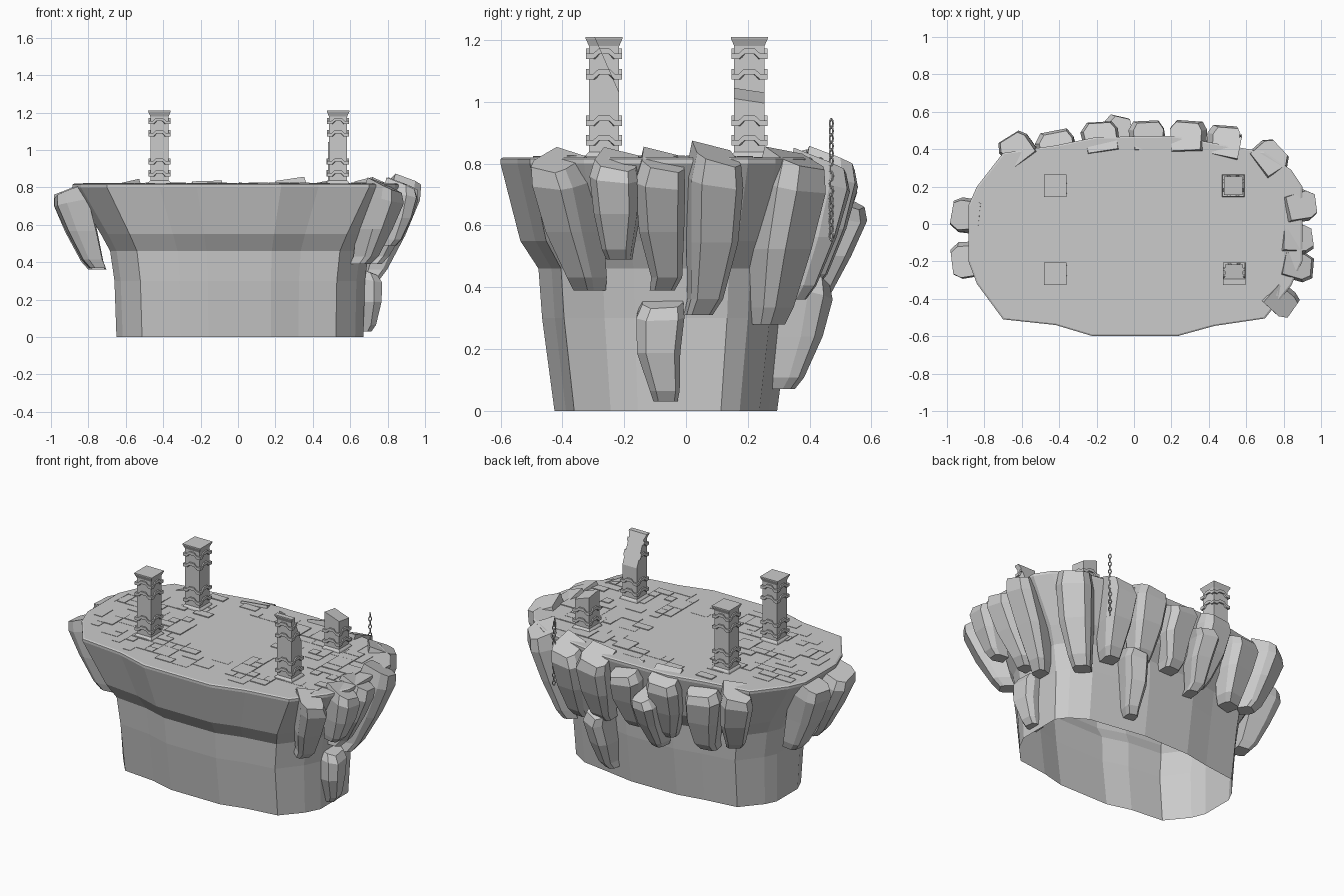
import bpy, bmesh, math, random
from mathutils import Vector

if "Cube" in bpy.data.objects:
    bpy.data.objects.remove(bpy.data.objects["Cube"])
random.seed(7)


def finish(bm, name):
    bmesh.ops.recalc_face_normals(bm, faces=bm.faces)
    me = bpy.data.meshes.new(name)
    bm.to_mesh(me)
    bm.free()
    ob = bpy.data.objects.new(name, me)
    bpy.context.collection.objects.link(ob)
    return ob


def loft(bm, rings, cap_first=True, cap_last=True):
    loops = [[bm.verts.new(p) for p in r] for r in rings]
    n = len(loops[0])
    for a, b in zip(loops, loops[1:]):
        for i in range(n):
            bm.faces.new((a[i], a[(i + 1) % n], b[(i + 1) % n], b[i]))
    if cap_first:
        bm.faces.new(loops[0])
    if cap_last:
        bm.faces.new(loops[-1])


# Island body: one outline shrunk downwards, underside left open
outline = [(-.7, -.51), (-.42, -.54), (-.22, -.6), (.23, -.6), (.43, -.545), (.7, -.505),
           (.84, -.33), (.9, -.2), (.9, .2), (.84, .29), (.7, .385), (.44, .43), (.22, .47),
           (-.2, .465), (-.42, .42), (-.7, .38), (-.84, .2), (-.885, .1), (-.885, -.2), (-.84, -.32)]
levels = [(.82, .99, .985), (.815, 1, 1), (.8, 1, 1), (.55, .83, .88), (.46, .775, .77),
          (.3, .75, .748), (0, .74, .673)]
bm = bmesh.new()
loft(bm, [[(x * sx + .005 * (1 - z / .82), -.066 + (y + .066) * sy, z) for x, y in outline]
          for z, sx, sy in levels], True, False)
finish(bm, "island_body")

# Rock shards: top centre, bottom centre, width
shards = [((.81, -.44, .81), (.68, -.32, .39), .17), ((.90, -.235, .815), (.82, -.22, .49), .16),
          ((.91, -.075, .81), (.74, -.075, .39), .17), ((.93, .10, .83), (.73, .05, .31), .17),
          ((.75, .38, .82), (.62, .28, .28), .20), ((.70, -.08, .38), (.69, -.08, .03), .16),
          ((.32, .41, .45), (.30, .32, .07), .14), ((-.64, .43, .81), (-.56, .33, .42), .19),
          ((-.42, .44, .81), (-.40, .36, .38), .22), ((-.17, .50, .82), (-.15, .38, .40), .21),
          ((-.08, .53, .71), (-.10, .40, .33), .14), ((.07, .50, .82), (.07, .40, .42), .20),
          ((.29, .50, .82), (.29, .40, .40), .21), ((.49, .47, .81), (.47, .36, .36), .19),
          ((-.93, .05, .81), (-.77, .04, .36), .19), ((-.93, -.19, .81), (-.77, -.18, .37), .21)]
section = [(-.9, -1.5), (-1, .35), (-.6, 1), (.75, .85), (1, .2), (.9, -1.5)]
# along the shard: position, size, outward shift
stations = [(0, .85, -.012), (.17, 1, .005), (.55, .9, .012), (.9, .62, .005), (1, .5, -.01)]
for k, (p0, p1, w) in enumerate(shards):
    p0, p1 = Vector(p0), Vector(p1)
    out = Vector((p0.x - p1.x, p0.y - p1.y, 0)).normalized()
    tan = Vector((-out.y, out.x, 0))
    flip = random.choice((-1, 1))
    sec = [(a * flip * random.uniform(.9, 1.02), b * random.uniform(.88, 1.02)) for a, b in section]
    tilt = random.uniform(-.02, .02)
    rings = []
    for t, s, shift in stations:
        c = p0.lerp(p1, t) + out * shift + tan * random.uniform(-.014, .014)
        slant = 1 if t == 0 else .6 if t < .2 else 0
        rings.append([c + tan * (a * s * w / 2) + out * (b * s * .075)
                      + Vector((0, 0, slant * (-.025 * (b + 1) + tilt * (a - 1)))) for a, b in sec])
    bm = bmesh.new()
    loft(bm, rings)
    finish(bm, f"rock_shard_{k + 1}")


# Paving slabs packed on a small grid around a bare centre
def paved(x, y):
    edge = abs(x / .88) ** 3 + abs((y + .065) / .47) ** 3
    return edge < 1 and (x + .03) ** 2 + y ** 2 > .24 ** 2


bm = bmesh.new()
cell, taken = .055, set()
cells = [(i, j) for i in range(-16, 16) for j in range(-11, 9)]
random.shuffle(cells)
for i, j in cells:
    w, d = random.choice([(1, 1), (2, 1), (1, 2), (2, 2), (2, 1)])
    block = {(i + a, j + b) for a in range(w) for b in range(d)}
    x0, y0 = i * cell, j * cell
    x1, y1 = x0 + w * cell - .003, y0 + d * cell - .003
    if block & taken or not all(paved(x, y) for x in (x0, x1) for y in (y0, y1)):
        continue
    taken |= block
    if random.random() < .3:
        continue
    h = random.uniform(.821, .826)
    loft(bm, [[(x0, y0, z), (x1, y0, z), (x1, y1, z), (x0, y1, z)] for z in (.815, h)])
finish(bm, "paving_slabs")


# Square columns with wavy bands; an optional plane breaks them
def column(name, cx, cy, cut=None):
    bm = bmesh.new()
    prof = [(.815, .062), (.828, .058), (.838, .049), (1.18, .049), (1.187, .052), (1.205, .06), (1.21, .06)]
    corners = [(-1, -1), (1, -1), (1, 1), (-1, 1)]
    loft(bm, [[(cx + a * h, cy + b * h, z) for a, b in corners] for z, h in prof])
    wave = [(-1, 0), (-.6, 0), (-.3, .016), (.3, .016), (.6, 0)]
    for z in (.858, .922, 1.072, 1.138):
        def ring(r, lift):
            pts = []
            for q in range(4):
                c, s = [(1, 0), (0, 1), (-1, 0), (0, -1)][q]
                pts += [(cx + r * (u * c + s), cy + r * (u * s - c), z + dz + lift) for u, dz in wave]
            return pts
        loft(bm, [ring(.044, 0), ring(.058, 0), ring(.058, .018), ring(.044, .018), ring(.044, 0)], False, False)
    bmesh.ops.remove_doubles(bm, verts=bm.verts, dist=1e-5)
    if cut:
        geom = bm.verts[:] + bm.edges[:] + bm.faces[:]
        bmesh.ops.bisect_plane(bm, geom=geom, plane_co=cut[0], plane_no=cut[1], clear_outer=True)
        bmesh.ops.holes_fill(bm, edges=[e for e in bm.edges if e.is_boundary], sides=0)
    finish(bm, name)


column("column_front_left", -.42, -.265)
column("column_back_left", -.42, .205)
column("column_front_right", .535, -.265, ((.535, -.26, 1.13), (0, .16, .07)))
column("column_back_right", .53, .205, ((.53, .205, 1.02), (.35, .15, 1)))

# Hanging chain of alternating links
for k in range(16):
    bpy.ops.mesh.primitive_torus_add(major_segments=10, minor_segments=5, major_radius=.008, minor_radius=.003,
                                     location=(.57, .47, .565 + k * .0243),
                                     rotation=(math.pi / 2, 0, math.pi / 4 + math.pi / 2 * (k % 2)))
    link = bpy.context.object
    link.name = f"chain_link_{k + 1}"
    link.scale = (1, 1.65, 1)
